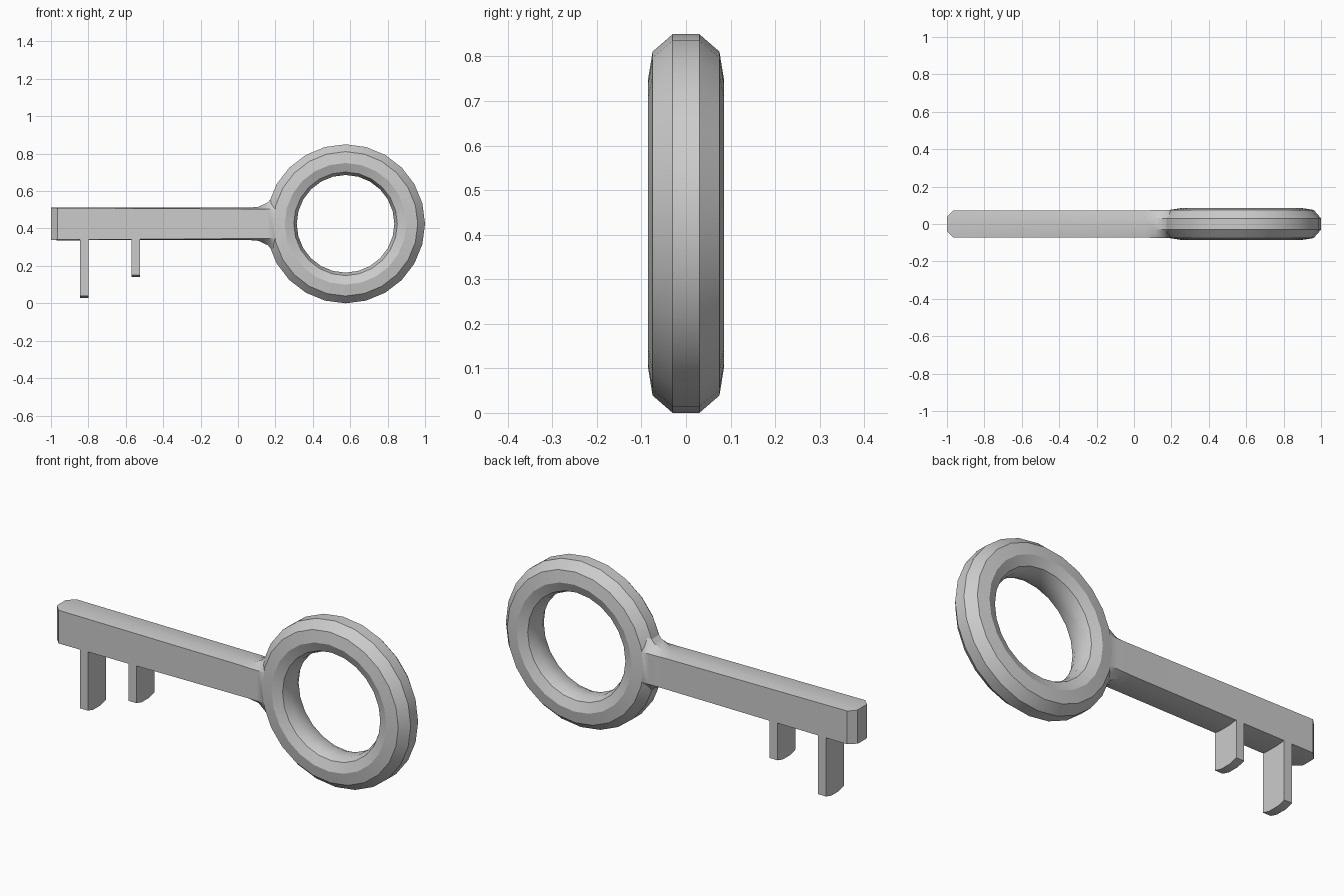
import bpy, bmesh
from math import cos, sin, pi

if "Cube" in bpy.data.objects:
    bpy.data.objects.remove(bpy.data.objects["Cube"])

CX, CZ = 0.575, 0.425


def loft(name, rings, closed=False):
    """Skin a list of equal-length closed sections; cap the ends unless closed."""
    bm = bmesh.new()
    vs = [[bm.verts.new(p) for p in ring] for ring in rings]
    n, m = len(vs), len(vs[0])
    for i in range(n if closed else n - 1):
        a, b = vs[i], vs[(i + 1) % n]
        for j in range(m):
            k = (j + 1) % m
            bm.faces.new((a[j], a[k], b[k], b[j]))
    if not closed:
        bm.faces.new(vs[0])
        bm.faces.new(vs[-1])
    bmesh.ops.recalc_face_normals(bm, faces=bm.faces)
    mesh = bpy.data.meshes.new(name)
    bm.to_mesh(mesh)
    bm.free()
    obj = bpy.data.objects.new(name, mesh)
    bpy.context.collection.objects.link(obj)
    bpy.ops.object.select_all(action='DESELECT')
    obj.select_set(True)
    bpy.context.view_layer.objects.active = obj
    bpy.ops.object.shade_smooth_by_angle(angle=pi / 6)
    return obj


# Bow ring: bevelled profile (radius, y) swept around the hole
half = [(0.425, 0.03), (0.386, 0.075), (0.325, 0.085), (0.277, 0.065), (0.261, 0.03)]
profile = half + [(r, -y) for r, y in reversed(half)]
SEG = 24
loft("bow_ring", [[(CX + r * cos(a), y, CZ + r * sin(a)) for r, y in profile]
                  for a in (2 * pi * i / SEG for i in range(SEG))], closed=True)

# Shaft: bevelled sections (x, face y, face half height, ridge half height),
# flaring where it joins the ring
sections = [(-1.0, 0.038, 0.086, 0.087), (-0.965, 0.073, 0.085, 0.088),
            (0.06, 0.073, 0.079, 0.087), (0.11, 0.074, 0.078, 0.091),
            (0.16, 0.075, 0.078, 0.115), (0.20, 0.075, 0.078, 0.165),
            (0.225, 0.075, 0.078, 0.18)]


def shaft_section(x, yf, hf, hr):
    pts = [(-yf, -hf), (-0.03, -hr), (0.03, -hr), (yf, -hf),
           (yf, hf), (0.03, hr), (-0.03, hr), (-yf, hf)]
    return [(x, y, CZ + z) for y, z in pts]


loft("shaft", [shaft_section(*s) for s in sections])

# Teeth: slim plates with bevelled lower corners
for name, x, z in (("long_tooth", -0.8225, 0.028), ("short_tooth", -0.5475, 0.14)):
    outline = [(-0.073, 0.36), (-0.073, z + 0.012), (-0.03, z), (0.03, z),
               (0.073, z + 0.012), (0.073, 0.36)]
    loft(name, [[(x + s * 0.0225, y, h) for y, h in outline] for s in (-1, 1)])
